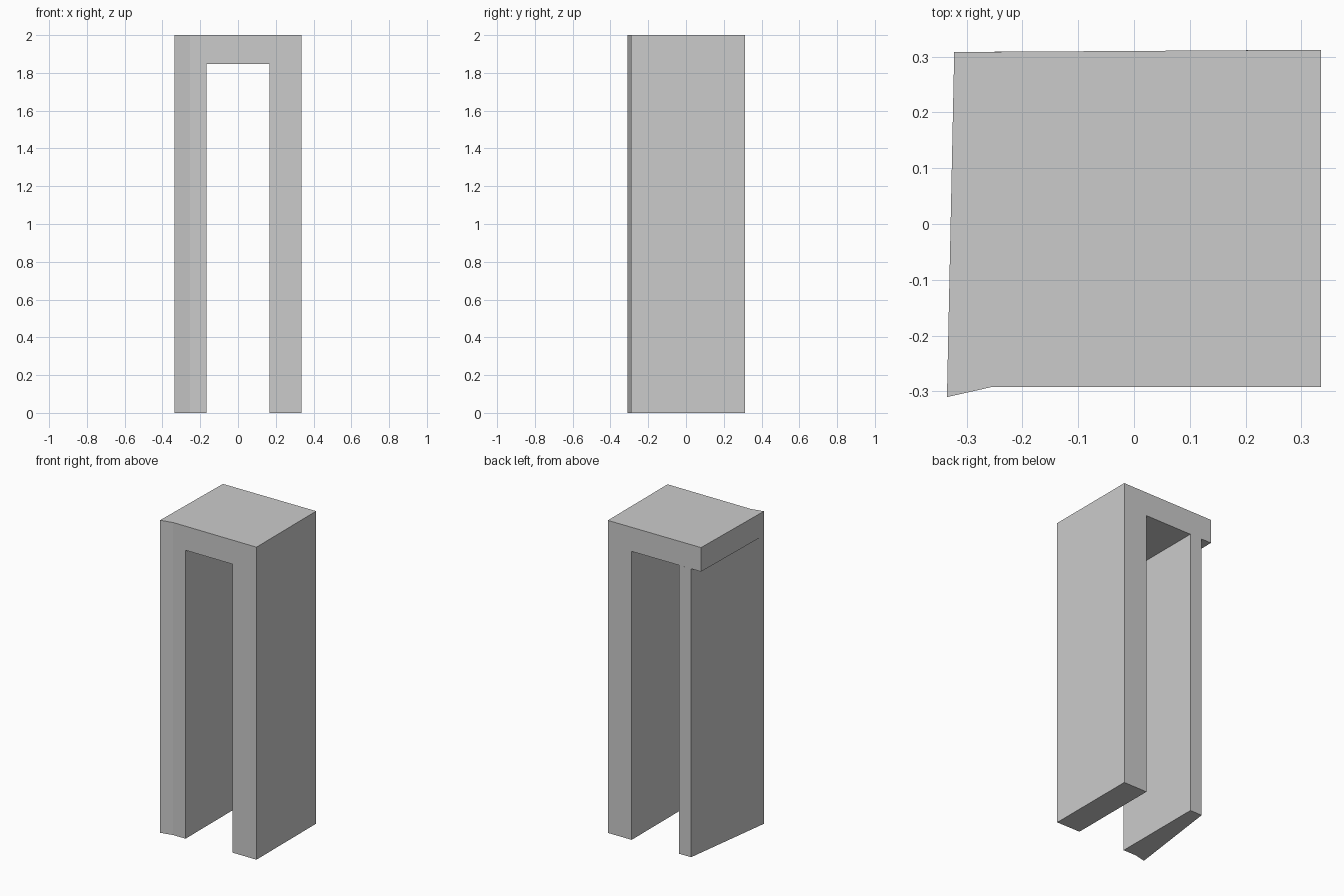
import bpy
import bmesh

if "Cube" in bpy.data.objects:
    bpy.data.objects.remove(bpy.data.objects["Cube"])


def prism(name, outline, z0, z1):
    """Extrude a counter-clockwise XY outline from z0 up to z1."""
    bm = bmesh.new()
    base = bm.faces.new([bm.verts.new((x, y, z0)) for x, y in outline])
    top = bmesh.ops.extrude_face_region(bm, geom=[base], use_keep_orig=True)["geom"]
    verts = [g for g in top if isinstance(g, bmesh.types.BMVert)]
    bmesh.ops.translate(bm, verts=verts, vec=(0, 0, z1 - z0))
    bmesh.ops.recalc_face_normals(bm, faces=bm.faces)
    mesh = bpy.data.meshes.new(name)
    bm.to_mesh(mesh)
    bm.free()
    obj = bpy.data.objects.new(name, mesh)
    bpy.context.collection.objects.link(obj)
    return obj


FRONT, BACK, UNDER, TOP = -0.292, 0.31, 1.846, 2.0
W, IN = 0.335, 0.167
# Flared front left corner shared by the lintel and the left leg
flare = [(-W, -0.31), (-0.255, FRONT)]

# Top slab with slightly skewed left side
prism("lintel", flare + [(W, FRONT), (W, 0.312), (-0.322, 0.308)], UNDER, TOP)

# Straight right leg
prism("right_leg", [(IN, FRONT), (W, FRONT), (W, 0.312), (IN, 0.311)], 0, UNDER)

# Left leg, tapering towards the back so the slab overhangs it
prism("left_leg", flare + [(-IN, FRONT), (-IN, 0.309), (-0.252, 0.3085)], 0, UNDER)
